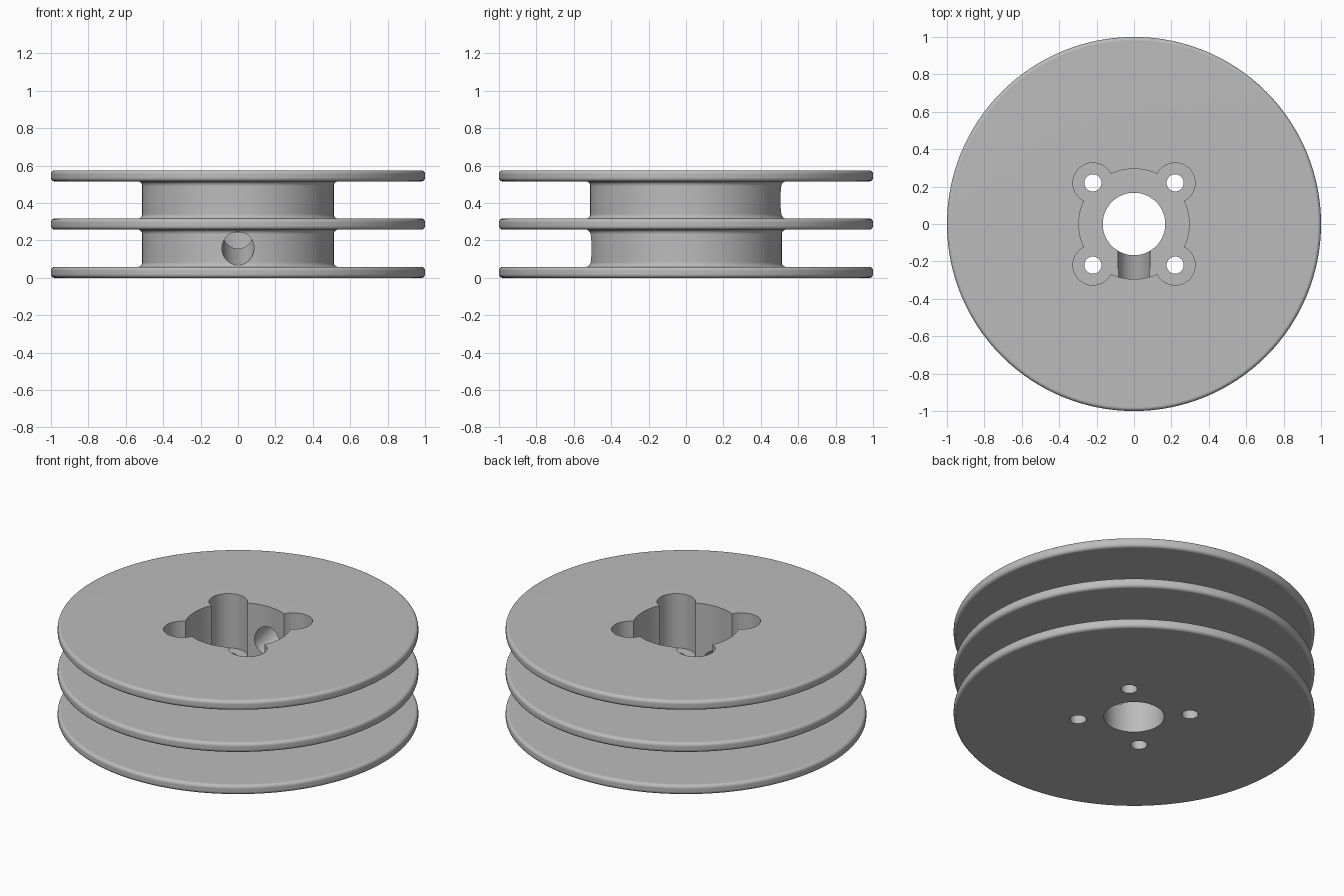
import bpy, bmesh, math
from mathutils import Matrix

cube = bpy.data.objects.get("Cube")
if cube:
    bpy.data.objects.remove(cube, do_unlink=True)

FLANGE, GROOVE = 0.059, 0.199
HEIGHT = 3 * FLANGE + 2 * GROOVE
RIM, HUB, BORE = 1.0, 0.512, 0.167
ROUND, FILLET = 0.02, 0.024
FLOOR = 0.243

metal = bpy.data.materials.new("plain grey")
metal.use_nodes = True
grey = (0.5, 0.5, 0.5, 1)
metal.diffuse_color = grey
metal.node_tree.nodes["Principled BSDF"].inputs["Base Color"].default_value = grey


def arc(r, z, radius, start, end, steps=6):
    """Points of a quarter round in the profile, angles in degrees."""
    angles = [math.radians(start + (end - start) * i / steps) for i in range(steps + 1)]
    return [(r + radius * math.cos(a), z + radius * math.sin(a)) for a in angles]


def to_object(bm, name):
    mesh = bpy.data.meshes.new(name)
    bm.to_mesh(mesh)
    bm.free()
    mesh.materials.append(metal)
    obj = bpy.data.objects.new(name, mesh)
    bpy.context.collection.objects.link(obj)
    return obj


def lathe(name, profile, sides=128):
    """Closed ring swept from a closed profile around z."""
    bm = bmesh.new()
    rings = []
    for i in range(sides):
        a = 2 * math.pi * i / sides
        rings.append([bm.verts.new((r * math.cos(a), r * math.sin(a), z)) for r, z in profile])
    for i in range(sides):
        one, two = rings[i], rings[(i + 1) % sides]
        for j in range(len(profile)):
            k = (j + 1) % len(profile)
            bm.faces.new((one[j], two[j], two[k], one[k]))
    bmesh.ops.recalc_face_normals(bm, faces=bm.faces)
    return to_object(bm, name)


def cut(target, radius, depth, matrix, sides):
    """Bore a round hole into the target."""
    bm = bmesh.new()
    bmesh.ops.create_cone(bm, cap_ends=True, segments=sides, radius1=radius,
                          radius2=radius, depth=depth, matrix=matrix)
    cutter = to_object(bm, "hole_cutter")
    cutter.hide_render = True
    mod = target.modifiers.new("hole", 'BOOLEAN')
    mod.operation, mod.solver, mod.object = 'DIFFERENCE', 'EXACT', cutter
    bpy.context.view_layer.objects.active = target
    bpy.ops.object.modifier_apply(modifier=mod.name)
    bpy.data.objects.remove(cutter, do_unlink=True)


# Three rounded flanges joined by a filleted hub, with a centre bore
profile = [(BORE, 0)]
for level in range(3):
    low = level * (FLANGE + GROOVE)
    high = low + FLANGE
    if level:
        profile += arc(HUB + FILLET, low - FILLET, FILLET, 180, 90)
    profile += arc(RIM - ROUND, low + ROUND, ROUND, -90, 0)
    profile += arc(RIM - ROUND, high - ROUND, ROUND, 0, 90)
    if level < 2:
        profile += arc(HUB + FILLET, high + FILLET, FILLET, 270, 180)
profile.append((BORE, HEIGHT))
spool = lathe("double_groove_spool", profile)

# Round pocket sunk from the top, with four corner lobes and bolt holes
pocket_depth = 0.5
pocket_z = FLOOR + pocket_depth / 2
cut(spool, 0.295, pocket_depth, Matrix.Translation((0, 0, pocket_z)), 96)
for x in (-0.22, 0.22):
    for y in (-0.22, 0.22):
        cut(spool, 0.107, pocket_depth, Matrix.Translation((x, y, pocket_z)), 48)
        cut(spool, 0.046, 2, Matrix.Translation((x, y, 0)), 32)

# Slanted cord hole from the upper groove in front to the lower one behind
tilt = math.radians(90) + math.atan(0.255)
cord = Matrix.Translation((0, 0, HEIGHT / 2)) @ Matrix.Rotation(tilt, 4, 'X')
cut(spool, 0.086, 1.136, cord, 48)

# Smooth shading with crisp edges
bpy.ops.object.select_all(action='DESELECT')
spool.select_set(True)
bpy.context.view_layer.objects.active = spool
bpy.ops.object.shade_smooth_by_angle(angle=math.radians(30))
weighted = spool.modifiers.new("even shading", 'WEIGHTED_NORMAL')
weighted.keep_sharp = True
